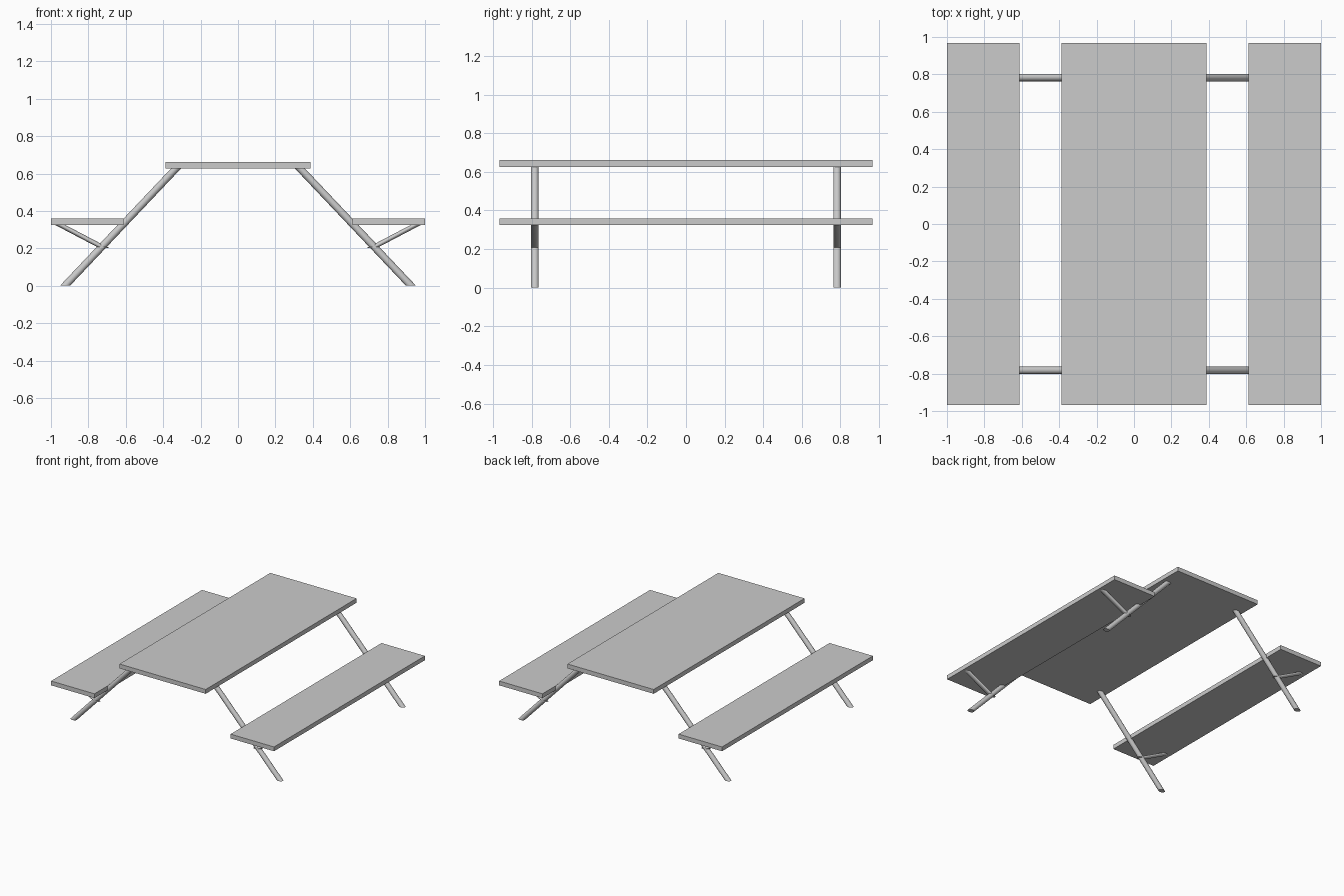
import bpy, bmesh
from math import cos, sin, tau

if "Cube" in bpy.data.objects:
    bpy.data.objects.remove(bpy.data.objects["Cube"])

HALF_LEN = 0.967   # half length of boards
FRAME_Y = 0.783    # leg frame position


def board(name, x0, x1, z0, z1):
    bpy.ops.mesh.primitive_cube_add(size=1, location=((x0 + x1) / 2, 0, (z0 + z1) / 2))
    ob = bpy.context.object
    ob.name = name
    ob.scale = (x1 - x0, 2 * HALF_LEN, z1 - z0)
    bpy.ops.object.transform_apply(location=False, rotation=False, scale=True)


def tube(name, y, low, high, rx=0.027, ry=0.02, sides=24):
    """Slanted round bar with its ends cut level, low/high are (x, z)."""
    bm = bmesh.new()
    rings = []
    for x, z in (low, high):
        rings.append([bm.verts.new((x + rx * cos(tau * i / sides),
                                    y + ry * sin(tau * i / sides), z))
                      for i in range(sides)])
    for i in range(sides):
        j = (i + 1) % sides
        bm.faces.new((rings[0][i], rings[0][j], rings[1][j], rings[1][i]))
    bm.faces.new(rings[0][::-1])
    bm.faces.new(rings[1])
    bmesh.ops.recalc_face_normals(bm, faces=bm.faces)
    me = bpy.data.meshes.new(name)
    bm.to_mesh(me)
    bm.free()
    ob = bpy.data.objects.new(name, me)
    bpy.context.collection.objects.link(ob)
    bpy.ops.object.select_all(action='DESELECT')
    ob.select_set(True)
    bpy.context.view_layer.objects.active = ob
    bpy.ops.object.shade_smooth_by_angle()


# Table top
board("table_top", -0.387, 0.387, 0.626, 0.661)

for side, s in (("left", -1), ("right", 1)):
    # Bench seat
    xs = sorted((s * 0.611, s * 1.0))
    board(side + "_bench_seat", xs[0], xs[1], 0.324, 0.359)
    for end, e in (("front", -1), ("back", 1)):
        # Splayed leg and the brace holding the seat's outer edge
        tube(f"{end}_{side}_leg", e * FRAME_Y, (s * 0.925, 0), (s * 0.331, 0.627))
        tube(f"{end}_{side}_seat_brace", e * FRAME_Y, (s * 0.718, 0.203), (s * 0.951, 0.325))
